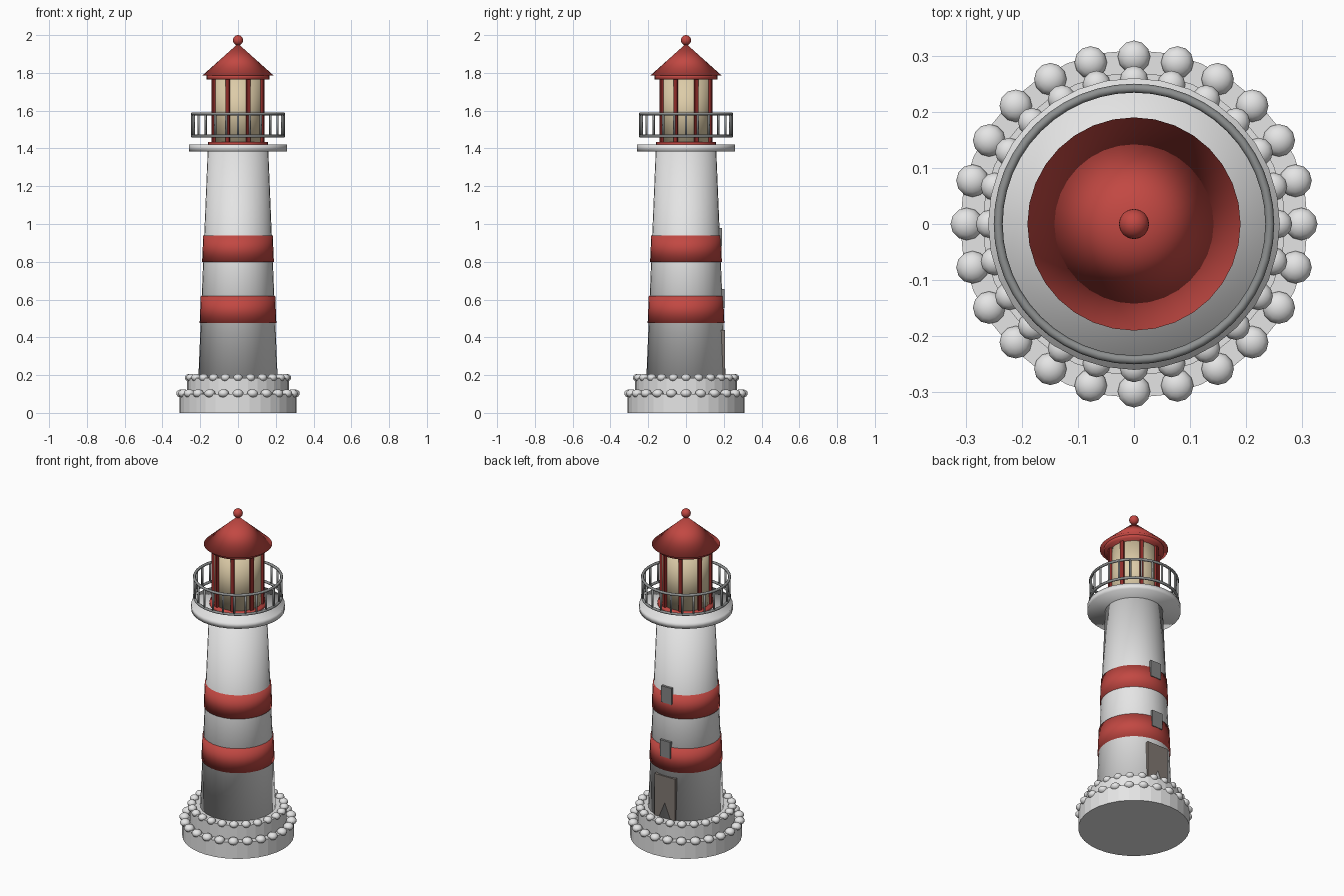
import bpy, bmesh, math
from mathutils import Matrix, Vector

if "Cube" in bpy.data.objects:
    bpy.data.objects.remove(bpy.data.objects["Cube"])


def mat(name, rgb):
    m = bpy.data.materials.new(name)
    m.diffuse_color = (*rgb, 1)
    m.use_nodes = True
    m.node_tree.nodes["Principled BSDF"].inputs["Base Color"].default_value = m.diffuse_color
    return m


WHITE = mat("white_paint", (0.78, 0.78, 0.78))
RED = mat("red_paint", (0.54, 0.065, 0.055))
DARK_RED = mat("dark_red_frame", (0.28, 0.025, 0.022))
CREAM = mat("cream_glass", (0.72, 0.60, 0.39))
GREY = mat("grey_metal", (0.27, 0.28, 0.28))
BROWN = mat("brown_grey_door", (0.22, 0.19, 0.17))
WINDOW = mat("grey_window", (0.24, 0.24, 0.24))


def finish(name, bm, material, smooth=True):
    me = bpy.data.meshes.new(name)
    bm.to_mesh(me)
    bm.free()
    for p in me.polygons:
        p.use_smooth = smooth
    me.materials.append(material)
    ob = bpy.data.objects.new(name, me)
    bpy.context.collection.objects.link(ob)
    return ob


def add_cone(bm, z0, z1, r0, r1, sides, x=0, y=0):
    bmesh.ops.create_cone(bm, cap_ends=True, segments=sides, radius1=r0, radius2=r1,
                          depth=z1 - z0, matrix=Matrix.Translation((x, y, (z0 + z1) / 2)))


def cone(name, z0, z1, r0, r1, material, smooth=True, sides=32):
    bm = bmesh.new()
    add_cone(bm, z0, z1, r0, r1, sides)
    return finish(name, bm, material, smooth)


def ring_points(count, r, offset=0.0):
    for i in range(count):
        a = 2 * math.pi * i / count + offset
        yield r * math.cos(a), r * math.sin(a), a


def beads(name, z, ring_r, r, rz, count=24):
    bm = bmesh.new()
    for x, y, a in ring_points(count, ring_r):
        bmesh.ops.create_uvsphere(bm, u_segments=12, v_segments=8, radius=1,
                                  matrix=Matrix.Translation((x, y, z)) @ Matrix.Diagonal((r, r, rz, 1)))
    finish(name, bm, WHITE)


def plate(name, width, z0, z1, front, material, depth=0.05):
    # flat panel on the back (+y) of the tower, partly sunk into the wall
    bm = bmesh.new()
    bmesh.ops.create_cube(bm, size=1, matrix=Matrix.Translation((0, front - depth / 2, (z0 + z1) / 2))
                          @ Matrix.Diagonal((width, depth, z1 - z0, 1)))
    finish(name, bm, material, False)


def rail(name, z, ring_r, r):
    bpy.ops.mesh.primitive_torus_add(major_segments=48, minor_segments=8, major_radius=ring_r,
                                     minor_radius=r, location=(0, 0, z))
    ob = bpy.context.object
    ob.name = name
    ob.data.materials.append(GREY)
    bpy.ops.object.shade_smooth()


# stepped base with rows of rounded stones
cone("base_lower", 0, 0.10, 0.31, 0.31, WHITE, False)
cone("base_upper", 0.10, 0.185, 0.27, 0.27, WHITE, False)
beads("base_lower_stones", 0.103, 0.298, 0.029, 0.022)
beads("base_upper_stones", 0.187, 0.257, 0.025, 0.02)

# tapered tower and red bands
cone("tower", 0.18, 1.40, 0.21, 0.16, WHITE)
cone("lower_band", 0.475, 0.62, 0.203, 0.197, RED)
cone("upper_band", 0.80, 0.94, 0.19, 0.184, RED)

# door and windows
plate("door", 0.14, 0.18, 0.44, 0.206, BROWN)
plate("lower_window", 0.07, 0.555, 0.655, 0.203, WINDOW)
plate("upper_window", 0.07, 0.88, 0.98, 0.19, WINDOW)

# gallery and railing
cone("gallery", 1.385, 1.42, 0.26, 0.26, WHITE)
rail("top_rail", 1.583, 0.242, 0.008)
rail("bottom_rail", 1.465, 0.242, 0.008)
bm = bmesh.new()
for x, y, a in ring_points(24, 0.242):
    add_cone(bm, 1.465, 1.583, 0.006, 0.006, 8, x, y)
finish("balusters", bm, GREY)

# lantern room
cone("lantern_foot", 1.415, 1.435, 0.158, 0.158, RED)
cone("lantern_glass", 1.42, 1.78, 0.133, 0.133, CREAM)
bm = bmesh.new()
for x, y, a in ring_points(8, 0.137, math.pi / 8):
    bmesh.ops.create_cube(bm, size=1, matrix=Matrix.Translation((x, y, 1.60))
                          @ Matrix.Rotation(a, 4, 'Z') @ Matrix.Diagonal((0.02, 0.02, 0.35, 1)))
finish("lantern_bars", bm, DARK_RED, False)

# roof
cone("roof_rim", 1.765, 1.79, 0.167, 0.167, RED)
cone("roof", 1.785, 1.955, 0.19, 0.0, RED)
bm = bmesh.new()
bmesh.ops.create_uvsphere(bm, u_segments=16, v_segments=12, radius=0.027,
                          matrix=Matrix.Translation((0, 0, 1.973)))
finish("roof_ball", bm, RED)
